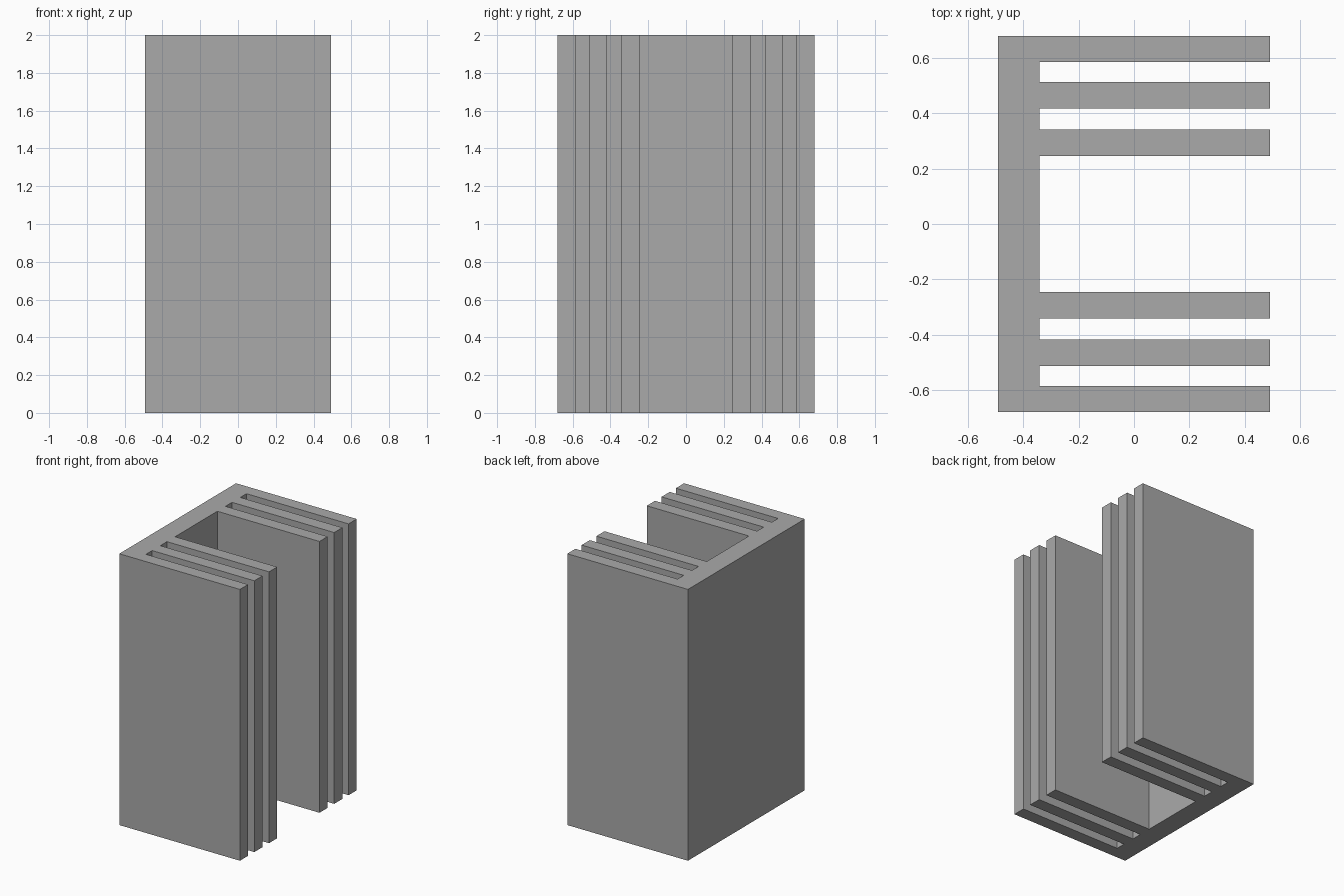
import bpy
import bmesh

cube = bpy.data.objects.get("Cube")
if cube:
    bpy.data.objects.remove(cube, do_unlink=True)

HEIGHT = 2.0
BACK, INNER, TIP = -0.492, -0.341, 0.492
HALF_WIDTH = 0.68
# Inner and outer edge of each fin on one side
FINS = [(0.246, 0.341), (0.418, 0.513), (0.585, HALF_WIDTH)]


def grey_material():
    mat = bpy.data.materials.new("grey")
    mat.use_nodes = True
    colour = (0.4, 0.4, 0.4, 1)
    mat.diffuse_color = colour
    mat.node_tree.nodes["Principled BSDF"].inputs["Base Color"].default_value = colour
    return mat


# Comb outline: back plate, then the fins from front to back
fins = [(-b, -a) for a, b in reversed(FINS)] + FINS
outline = [(BACK, -HALF_WIDTH)]
for near, far in fins:
    outline += [(INNER, near), (TIP, near), (TIP, far), (INNER, far)]
outline += [(BACK, HALF_WIDTH)]
# The end fins run flush with the back plate, so drop their inner corners
outline = [p for p in outline if not (p[0] == INNER and abs(p[1]) == HALF_WIDTH)]

# Extrude the outline into one solid
bm = bmesh.new()
base = bm.faces.new([bm.verts.new((x, y, 0)) for x, y in outline])
top = bmesh.ops.extrude_face_region(bm, geom=[base], use_keep_orig=True)["geom"]
bmesh.ops.translate(bm, vec=(0, 0, HEIGHT),
                    verts=[v for v in top if isinstance(v, bmesh.types.BMVert)])
bmesh.ops.recalc_face_normals(bm, faces=bm.faces)

mesh = bpy.data.meshes.new("finned_heat_sink")
bm.to_mesh(mesh)
bm.free()
mesh.materials.append(grey_material())
bpy.context.collection.objects.link(bpy.data.objects.new("finned_heat_sink", mesh))
